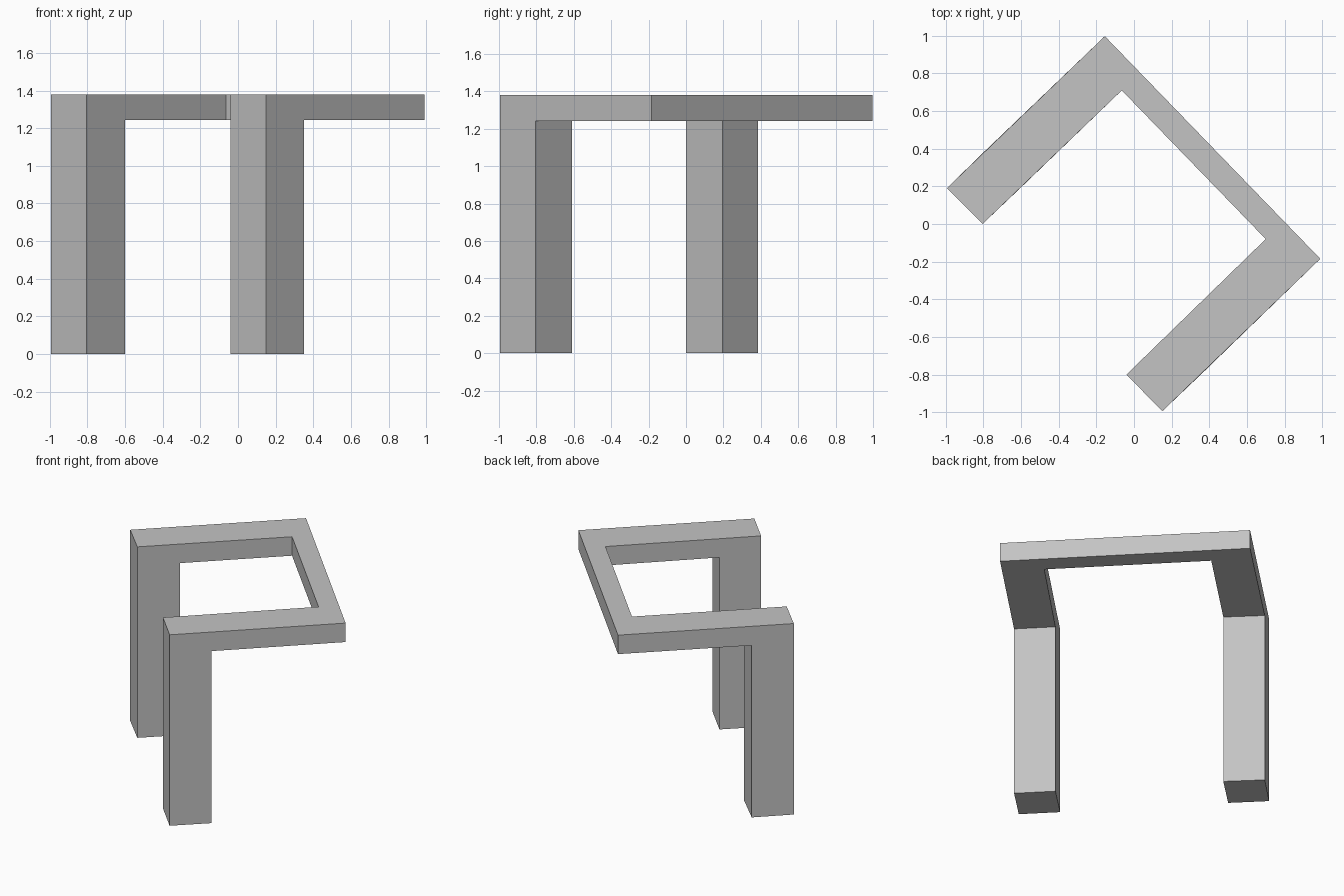
import bpy
import bmesh

cube = bpy.data.objects.get("Cube")
if cube:
    bpy.data.objects.remove(cube, do_unlink=True)

TOP, UNDERSIDE = 1.38, 1.243

# Single flat colour
grey = bpy.data.materials.new("plain grey")
grey.use_nodes = True
colour = (0.55, 0.55, 0.55, 1)
grey.diffuse_color = colour
grey.node_tree.nodes["Principled BSDF"].inputs["Base Color"].default_value = colour

# Plan of the U-shaped frame: outer and inner corners of each arm
right_foot = [(-0.995, 0.19), (-0.805, 0.0), (-0.60, 0.195), (-0.795, 0.385)]
left_foot = [(0.15, -0.995), (0.35, -0.805), (0.16, -0.61), (-0.04, -0.80)]
back_out, back_in = (-0.155, 0.998), (-0.065, 0.71)
side_out, side_in = (0.99, -0.185), (0.70, -0.08)

bm = bmesh.new()
cache = {}


def corner(p):
    if p not in cache:
        cache[p] = bm.verts.new((*p, UNDERSIDE))
    return cache[p]


def panel(points):
    return bm.faces.new([corner(p) for p in points])


def extrude(faces, height):
    moved = bmesh.ops.extrude_face_region(bm, geom=faces, use_keep_orig=True)["geom"]
    for v in moved:
        if isinstance(v, bmesh.types.BMVert):
            v.co.z = height


# Frame panels, split where the legs meet the arms
legs = [panel(right_foot), panel(left_foot)]
arms = [
    panel([right_foot[3], right_foot[2], back_in, back_out]),
    panel([back_out, back_in, side_in, side_out]),
    panel([side_out, side_in, left_foot[2], left_foot[1]]),
]

# Slab goes up, legs go down, then the hidden joints are removed
extrude(legs + arms, TOP)
extrude(legs, 0)
bmesh.ops.delete(bm, geom=legs, context="FACES_ONLY")
bmesh.ops.recalc_face_normals(bm, faces=bm.faces)
bmesh.ops.dissolve_limit(bm, angle_limit=0.03, verts=bm.verts, edges=bm.edges)
bmesh.ops.recalc_face_normals(bm, faces=bm.faces)

mesh = bpy.data.meshes.new("table_frame")
bm.to_mesh(mesh)
bm.free()
mesh.materials.append(grey)
frame = bpy.data.objects.new("table_frame", mesh)
bpy.context.collection.objects.link(frame)
